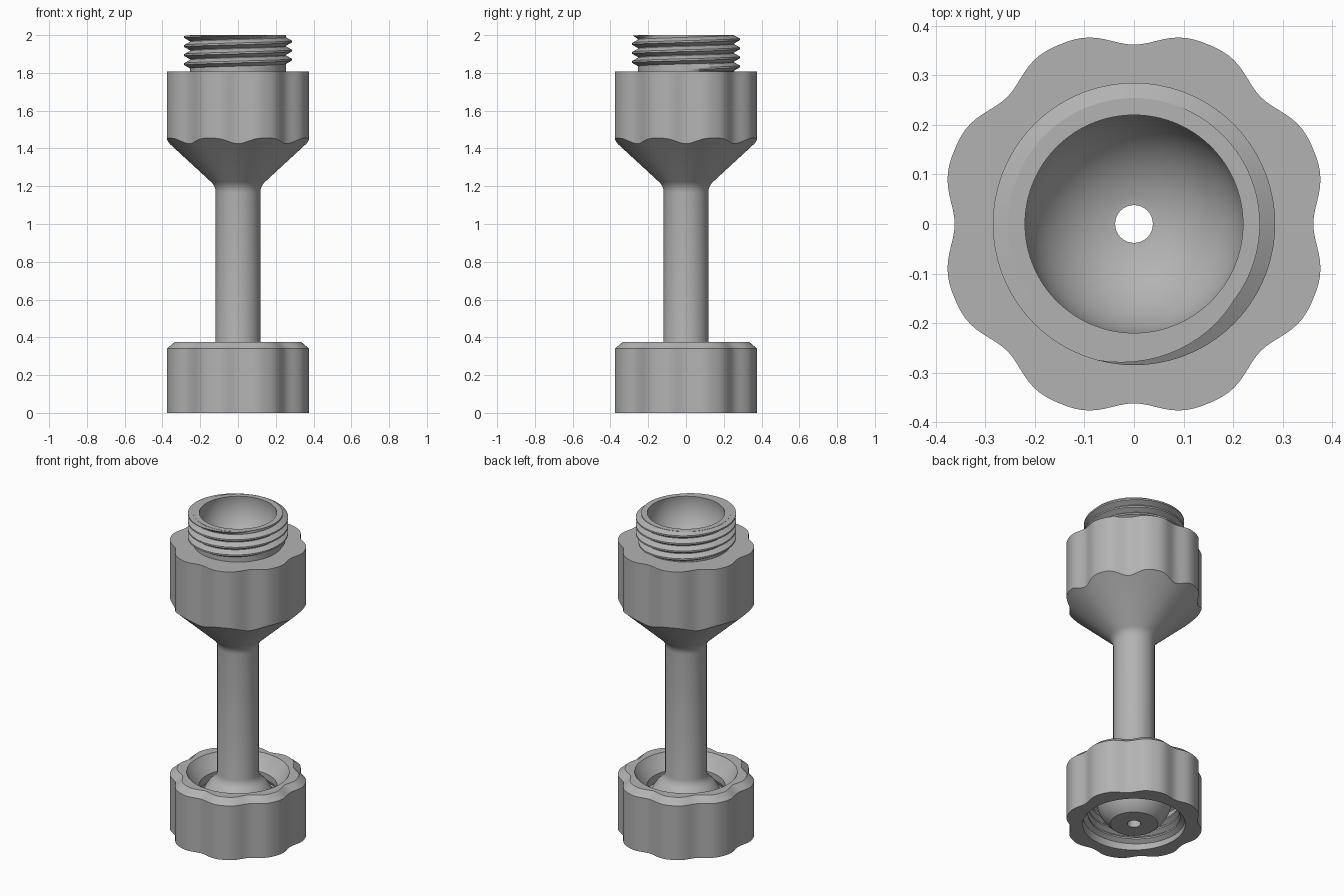
import bpy, bmesh, math
from math import sin, cos, pi, radians

if "Cube" in bpy.data.objects:
    bpy.data.objects.remove(bpy.data.objects["Cube"])

SEG = 160
grey = bpy.data.materials.new("grey plastic")
grey.diffuse_color = (0.45, 0.45, 0.45, 1)
grey.use_nodes = True
grey.node_tree.nodes["Principled BSDF"].inputs["Base Color"].default_value = grey.diffuse_color


def finish(name, bm, angle=28):
    bmesh.ops.remove_doubles(bm, verts=bm.verts, dist=1e-5)
    bmesh.ops.recalc_face_normals(bm, faces=bm.faces)
    mesh = bpy.data.meshes.new(name)
    bm.to_mesh(mesh)
    bm.free()
    mesh.materials.append(grey)
    ob = bpy.data.objects.new(name, mesh)
    bpy.context.collection.objects.link(ob)
    bpy.ops.object.select_all(action='DESELECT')
    ob.select_set(True)
    bpy.context.view_layer.objects.active = ob
    bpy.ops.object.shade_smooth_by_angle(angle=radians(angle))
    return ob


def grip(a):
    """Radius of the eight-lobed grip outline at angle a."""
    return 0.392 - 0.03 * (0.5 + 0.5 * cos(8 * a)) ** 1.7


def arc(r, zc, a0, a1, n, rc=0.0):
    """Profile arc as (radius, z) points, angles in degrees."""
    return [(rc + r * cos(radians(a0 + (a1 - a0) * i / n)),
             zc + r * sin(radians(a0 + (a1 - a0) * i / n))) for i in range(n + 1)]


def lathe(name, profile):
    """Revolve a closed profile; profile(w) receives the grip radius."""
    bm = bmesh.new()
    rings = []
    for i in range(SEG):
        a = 2 * pi * i / SEG
        rings.append([bm.verts.new((r * cos(a), r * sin(a), z))
                      for r, z in profile(grip(a))])
    n = len(rings[0])
    for i in range(SEG):
        p, q = rings[i], rings[(i + 1) % SEG]
        for j in range(n):
            k = (j + 1) % n
            bm.faces.new((p[j], q[j], q[k], p[k]))
    return finish(name, bm)


def thread(name, root, crest, z0, z1, pitch, lo, hi):
    """Helical ridge from z0 to z1, trimmed flat at lo and hi."""
    bm = bmesh.new()
    steps = int((z1 - z0) / pitch * 72)
    prev = None
    for i in range(steps + 1):
        a = 2 * pi * i / 72
        z = z0 + pitch * i / 72
        fade = min(1, i / 14, (steps - i) / 14)
        top = root + (crest - root) * fade
        section = ((root, -.48), (top, -.1), (top, .1), (root, .48))
        row = [bm.verts.new((r * cos(a), r * sin(a), min(hi, max(lo, z + d * pitch))))
               for r, d in section]
        if prev:
            for j in range(3):
                bm.faces.new((prev[j], row[j], row[j + 1], prev[j + 1]))
        prev = row
    return finish(name, bm)


BORE = 0.038


# Ball, hollow shaft, flared cone, lobed collar and socket in one turned part
def body(w):
    ball = arc(0.215, 0.17, -51, 46, 22)
    neck = arc(0.08, 1.165, 180, 135, 6, rc=0.198)
    socket = arc(0.222, 1.97, 7.8, -80, 24)
    return ([(BORE, ball[0][1])] + ball
            + [(0.134, 0.338), (0.123, 0.354), (0.118, 0.375)] + neck
            + [(w, 1.455 - (0.392 - w)), (w, 1.808), (0.254, 1.808), (0.254, 2.0)]
            + socket + [(BORE, socket[-1][1])])


lathe("ball_shaft_and_socket", body)
thread("outer_thread", 0.253, 0.285, 1.822, 2.01, 0.048, 1.809, 1.999)


# Lobed clamping nut with a flared opening around the ball
def nut(w):
    return [(0.292, 0.0), (w, 0.0), (w, 0.34), (w - 0.042, 0.375), (0.292, 0.375),
            (0.262, 0.33), (0.222, 0.29), (0.222, 0.255), (0.238, 0.225),
            (0.288, 0.2), (0.288, 0.02)]


lathe("clamping_nut", nut)
thread("inner_thread", 0.289, 0.262, 0.03, 0.19, 0.048, 0.01, 0.2)
